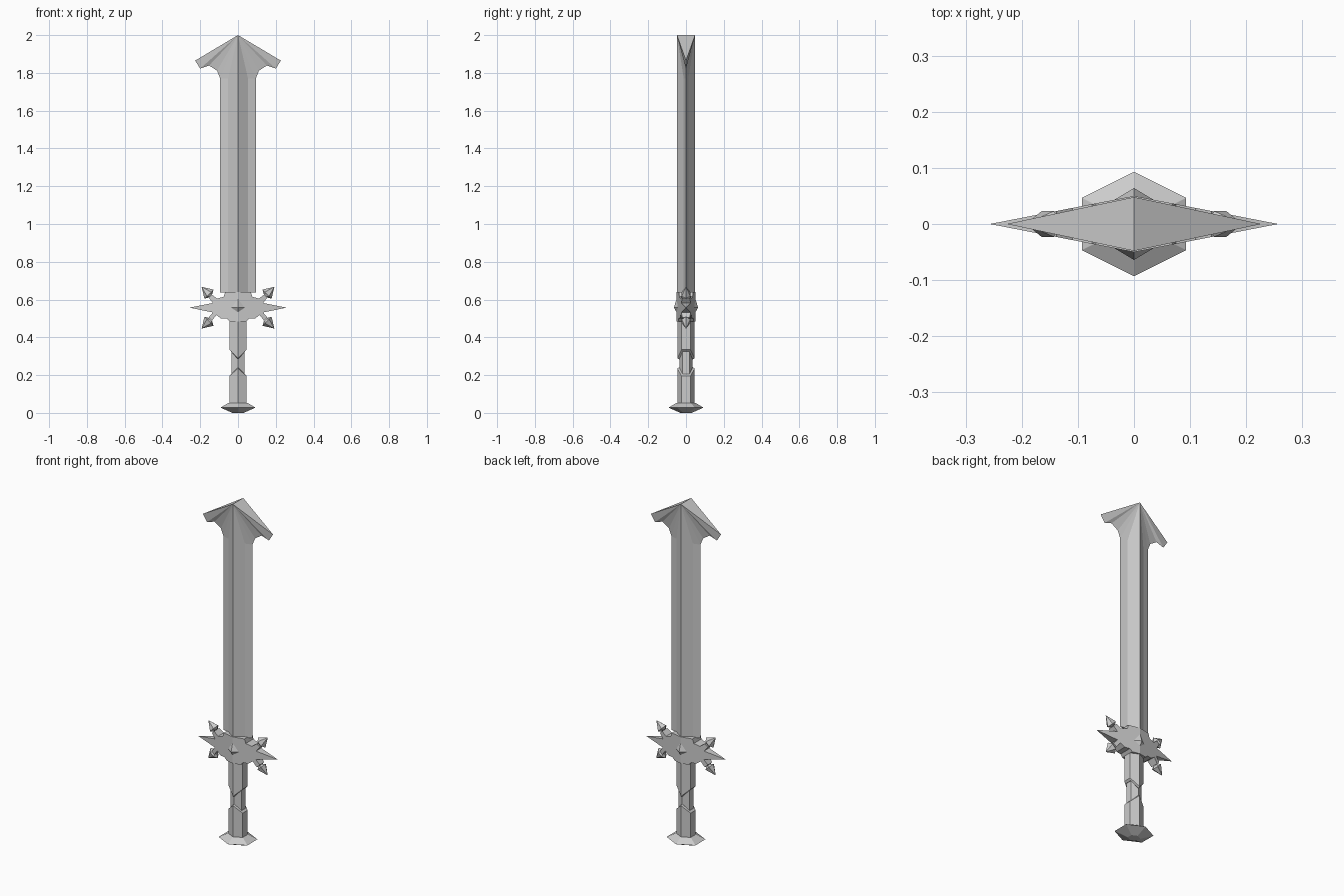
import bpy
import bmesh
from mathutils import Vector

cube = bpy.data.objects.get("Cube")
if cube:
    bpy.data.objects.remove(cube)

steel = bpy.data.materials.new("grey_steel")
steel.use_nodes = True
GREY = (0.6, 0.6, 0.6, 1)
steel.diffuse_color = GREY
steel.node_tree.nodes["Principled BSDF"].inputs["Base Color"].default_value = GREY


def finish(name, bm, mirror=(False, False), recalc=True):
    """Turn a bmesh into a named object, mirrored on the chosen axes."""
    bmesh.ops.remove_doubles(bm, verts=bm.verts, dist=1e-5)
    for axis in range(2):
        if mirror[axis]:
            bmesh.ops.mirror(bm, geom=bm.verts[:] + bm.edges[:] + bm.faces[:],
                             axis="XY"[axis], merge_dist=1e-4)
    bmesh.ops.recalc_face_normals(bm, faces=bm.faces)
    mesh = bpy.data.meshes.new(name)
    bm.to_mesh(mesh)
    bm.free()
    mesh.materials.append(steel)
    ob = bpy.data.objects.new(name, mesh)
    bpy.context.collection.objects.link(ob)
    return ob


def add_face(bm, points):
    return bm.faces.new([bm.verts.new(p) for p in points])


def loft(bm, rings):
    """Skin a stack of equal rings and cap both ends."""
    for low, high in zip(rings, rings[1:]):
        for i in range(len(low)):
            j = (i + 1) % len(low)
            add_face(bm, (low[i], low[j], high[j], high[i]))
    add_face(bm, rings[0])
    add_face(bm, rings[-1])


def hexagon(r, z_side, z_mid=None):
    """Six-sided ring with corners on front and back; those may sit at another height."""
    z_mid = z_side if z_mid is None else z_mid
    return [(0, -r, z_mid), (r, -r / 2, z_side), (r, r / 2, z_side),
            (0, r, z_mid), (-r, r / 2, z_side), (-r, -r / 2, z_side)]


# Blade: one quarter with hollow-ground section and flared hooked head
LOW, SHOULDER, RIDGE = 0.637, 1.77, -0.048
apex, ridge = (0, RIDGE, 2), (0, RIDGE, LOW)
bevel_low, bevel_high = (0.053, -0.012, LOW), (0.053, -0.012, SHOULDER)
edge_low = (0.094, 0, LOW)
hook = [(x, 0, z) for x, z in ((0.094, SHOULDER), (0.111, 1.812), (0.153, 1.839),
                               (0.2, 1.823), (0.227, 1.865))]
bm = bmesh.new()
add_face(bm, (ridge, bevel_low, bevel_high, apex))
add_face(bm, (bevel_low, edge_low, hook[0], bevel_high))
for a, b in zip([bevel_high] + hook, hook):
    add_face(bm, (apex, a, b))
add_face(bm, (apex, hook[-1], (0, 0, 2)))
add_face(bm, (ridge, (0, 0, LOW), edge_low, bevel_low))
finish("blade", bm, (True, True))

# Guard: outline whose thickness thins toward the side points
outline = [(0, 0.485), (0.045, 0.485), (0.06, 0.5), (0.09, 0.5), (0.115, 0.518),
           (0.138, 0.488), (0.155, 0.505), (0.133, 0.532), (0.257, 0.557),
           (0.133, 0.582), (0.155, 0.609), (0.138, 0.626), (0.11, 0.605),
           (0.075, 0.615), (0.068, 0.64), (0, 0.64)]


def guard_y(x):
    return -0.05 * (1 - x / 0.257)


bm = bmesh.new()
add_face(bm, [(x, guard_y(x), z) for x, z in outline])
for (xa, za), (xb, zb) in zip(outline, outline[1:]):
    wall = [(xa, guard_y(xa), za), (xb, guard_y(xb), zb), (xb, 0, zb), (xa, 0, za)]
    if xa > 0.25:
        wall.pop(3)
    elif xb > 0.25:
        wall.pop(2)
    add_face(bm, wall)
finish("guard", bm, (True, True))

# Small raised points in the middle of the guard, front and back
peak, bottom, top, side = ((0, -0.064, 0.557), (0, -0.048, 0.53),
                           (0, -0.048, 0.61), (0.035, guard_y(0.035), 0.557))
for name, s in (("front_stud", 1), ("back_stud", -1)):
    bm = bmesh.new()
    for tri in ((peak, bottom, side), (peak, side, top), (bottom, top, side)):
        add_face(bm, [(x, s * y, z) for x, y, z in tri])
    finish(name, bm, (True, False))

# Barbed arrow points on the four diagonal arms
for name, up in (("upper_barbs", 1), ("lower_barbs", -1)):
    along = Vector((1, 0, up)).normalized()
    across = Vector((-up, 0, 1)).normalized()
    deep = Vector((0, 1, 0))
    tip = Vector((0.192, 0, 0.557 + up * 0.11))

    def ring(back, width, depth):
        c = tip - along * back
        return [c + across * width * u + deep * depth * v for u, v in
                ((1, 0), (0.45, 1), (-0.45, 1), (-1, 0), (-0.45, -1), (0.45, -1))]

    bm = bmesh.new()
    base, neck = ring(0.054, 0.034, 0.023), ring(0.066, 0.014, 0.014)
    loft(bm, [neck, base, ring(0, 0.0005, 0.0005)])
    finish(name, bm, (True, False))

# Grip: two sleeves with pointed ends around a thinner core
for name, rings in (
        ("upper_grip", [hexagon(0.036, 0.325, 0.283), hexagon(0.046, 0.335, 0.29),
                        hexagon(0.046, 0.5)]),
        ("grip_core", [hexagon(0.035, 0.18), hexagon(0.035, 0.36)]),
        ("lower_grip", [hexagon(0.046, 0.04), hexagon(0.046, 0.195, 0.235),
                        hexagon(0.036, 0.205, 0.242)]),
        ("pommel", [hexagon(0.03, 0), hexagon(0.093, 0.028), hexagon(0.05, 0.053)])):
    bm = bmesh.new()
    loft(bm, rings)
    finish(name, bm)
